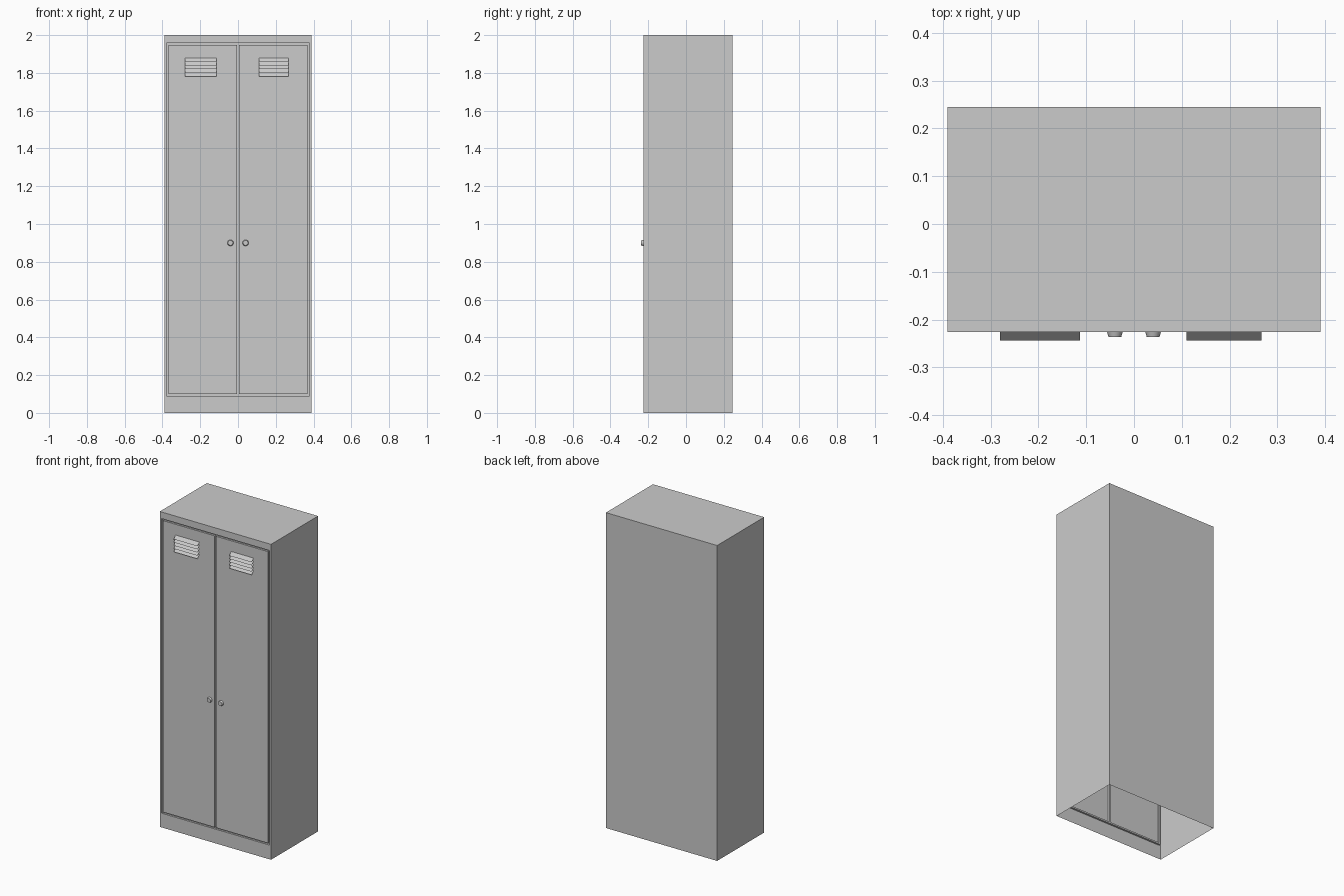
import bpy, bmesh, math
from mathutils import Matrix, Vector

if "Cube" in bpy.data.objects:
    bpy.data.objects.remove(bpy.data.objects["Cube"])

W, H = 0.39, 2.0            # half width, height
FRONT, BACK = -0.226, 0.245


def make_object(name, bm):
    bmesh.ops.remove_doubles(bm, verts=bm.verts, dist=1e-5)
    mesh = bpy.data.meshes.new(name)
    bm.to_mesh(mesh)
    bm.free()
    obj = bpy.data.objects.new(name, mesh)
    bpy.context.collection.objects.link(obj)
    return obj


def quad(bm, *pts):
    return bm.faces.new([bm.verts.new(p) for p in pts])


# sheet-metal shell: sides, back and top, open underneath
bm = bmesh.new()
quad(bm, (W, FRONT, 0), (W, BACK, 0), (W, BACK, H), (W, FRONT, H))
quad(bm, (-W, BACK, 0), (-W, FRONT, 0), (-W, FRONT, H), (-W, BACK, H))
quad(bm, (W, BACK, 0), (-W, BACK, 0), (-W, BACK, H), (W, BACK, H))
quad(bm, (-W, FRONT, H), (W, FRONT, H), (W, BACK, H), (-W, BACK, H))
make_object("cabinet_shell", bm)

# front frame and two doors, divided by recessed gaps
bm = bmesh.new()
xs = [-W, -0.378, -0.368, -0.005, 0.005, 0.368, 0.378, W]
zs = [0, 0.09, 0.10, 1.948, 1.958, H]
grid = [[bm.verts.new((x, FRONT, z)) for z in zs] for x in xs]
gaps = []
for i in range(len(xs) - 1):
    for j in range(len(zs) - 1):
        f = bm.faces.new((grid[i][j], grid[i + 1][j],
                          grid[i + 1][j + 1], grid[i][j + 1]))
        inside = 1 <= i <= 5 and 1 <= j <= 3
        if inside and (i in (1, 3, 5) or j in (1, 3)):
            gaps.append(f)
ext = bmesh.ops.extrude_face_region(bm, geom=gaps)
moved = [g for g in ext["geom"] if isinstance(g, bmesh.types.BMVert)]
bmesh.ops.translate(bm, verts=moved, vec=Vector((0, 0.012, 0)))
old = [f for f in gaps if f.is_valid]
if old:
    bmesh.ops.delete(bm, geom=old, context='FACES_ONLY')
make_object("front_frame_and_doors", bm)


# ventilation louvres: thin slats sloping outward and down
def louvres(name, x0, x1, count=5, top=1.88, pitch=0.02):
    bm = bmesh.new()
    for k in range(count):
        z = top - k * pitch
        quad(bm, (x0, -0.244, z - pitch), (x1, -0.244, z - pitch),
             (x1, FRONT, z), (x0, FRONT, z))
    make_object(name, bm)


louvres("left_louvres", -0.28, -0.113)
louvres("right_louvres", 0.11, 0.267)


# round tapered door knobs
def knob(name, x):
    bm = bmesh.new()
    bmesh.ops.create_cone(
        bm, cap_ends=True, segments=24, radius1=0.0165, radius2=0.013, depth=0.011,
        matrix=Matrix.Translation((x, FRONT - 0.0055, 0.9)) @ Matrix.Rotation(math.radians(90), 4, 'X'))
    obj = make_object(name, bm)
    bpy.ops.object.select_all(action='DESELECT')
    obj.select_set(True)
    bpy.context.view_layer.objects.active = obj
    bpy.ops.object.shade_smooth_by_angle(angle=math.radians(30))


knob("left_knob", -0.04)
knob("right_knob", 0.04)
